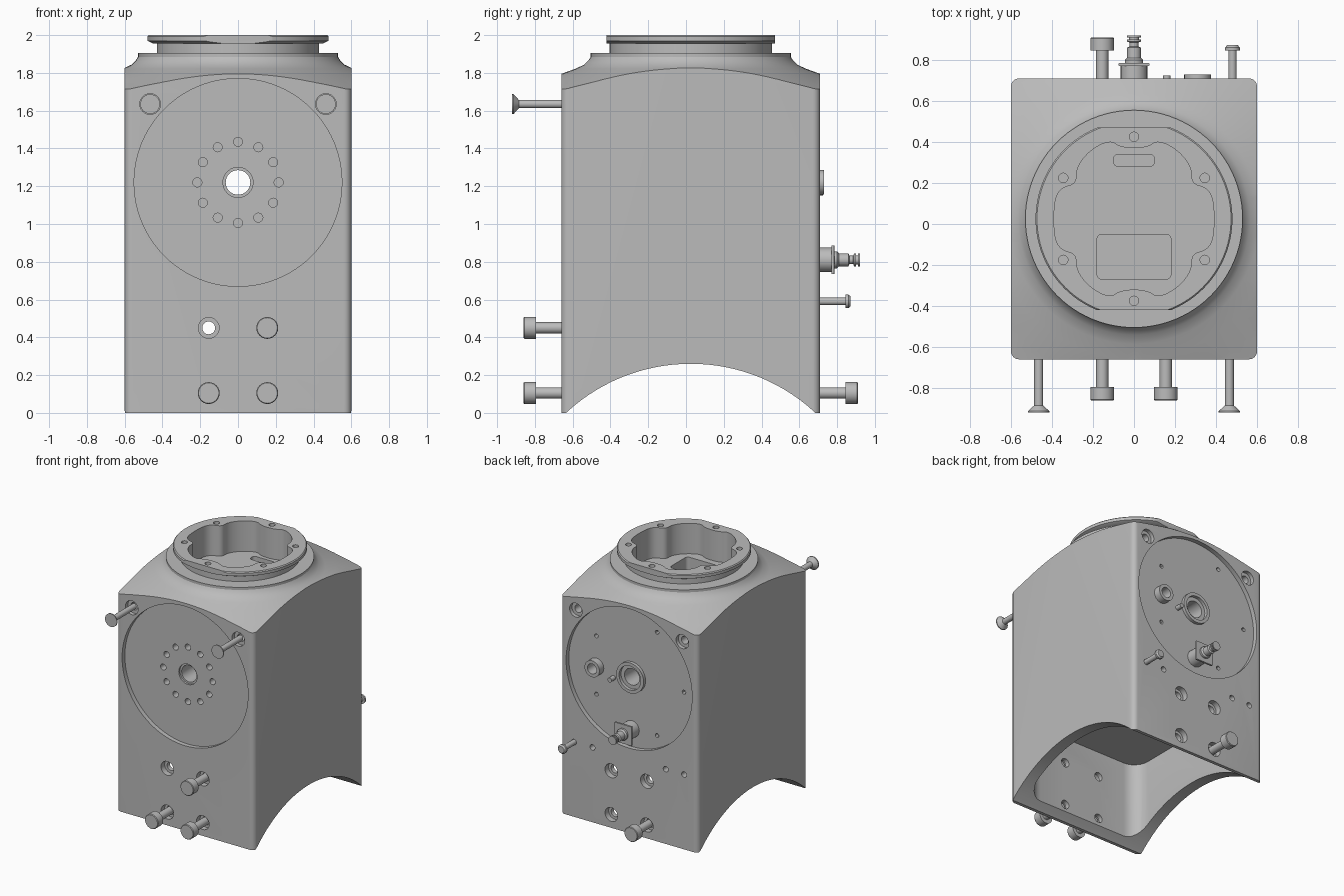
import bpy, bmesh, math
from mathutils import Vector

cube = bpy.data.objects.get("Cube")
if cube:
    bpy.data.objects.remove(cube, do_unlink=True)

grey = bpy.data.materials.new("light_grey_metal")
grey.use_nodes = True
GREY = (0.5, 0.5, 0.5, 1)
grey.diffuse_color = GREY
grey.node_tree.nodes["Principled BSDF"].inputs["Base Color"].default_value = GREY

FRONT, BACK, MID = -0.66, 0.71, 0.025   # wall planes and centre in y
HUB_Z = 1.22
RECESS = 0.035


def finish(name, bm):
    bmesh.ops.recalc_face_normals(bm, faces=bm.faces)
    mesh = bpy.data.meshes.new(name)
    bm.to_mesh(mesh)
    bm.free()
    mesh.materials.append(grey)
    obj = bpy.data.objects.new(name, mesh)
    bpy.context.collection.objects.link(obj)
    return obj


def sweep(name, rings):
    """Skin a list of equal point rings and cap both ends."""
    bm = bmesh.new()
    loops = [[bm.verts.new(p) for p in ring] for ring in rings]
    n = len(loops[0])
    for a, b in zip(loops, loops[1:]):
        for i in range(n):
            j = (i + 1) % n
            bm.faces.new((a[i], a[j], b[j], b[i]))
    bm.faces.new(loops[0])
    bm.faces.new(loops[-1])
    return finish(name, bm)


def lathe(name, profile, centre, axis="Y", sides=32):
    """Revolve (radius, height) pairs; centre is (x, z) for Y and (x, y) for Z."""
    rings = []
    for r, h in profile:
        ring = []
        for i in range(sides):
            t = math.tau * i / sides
            a, b = centre[0] + r * math.cos(t), centre[1] + r * math.sin(t)
            ring.append((a, h, b) if axis == "Y" else (a, b, h))
        rings.append(ring)
    return sweep(name, rings)


def prism(name, outline, z0, z1):
    return sweep(name, [[(x, y, z) for x, y in outline] for z in (z0, z1)])


def rounded_rect(x, y0, y1, r, steps=6):
    pts = []
    corners = [(x - r, y1 - r), (r - x, y1 - r), (r - x, y0 + r), (x - r, y0 + r)]
    for k, (cx, cy) in enumerate(corners):
        for i in range(steps + 1):
            t = math.pi / 2 * (k + i / steps)
            pts.append((cx + r * math.cos(t), cy + r * math.sin(t)))
    return pts


def soften(points):
    out = []
    for p, q in zip(points, points[1:] + points[:1]):
        p, q = Vector(p), Vector(q)
        out += [p.lerp(q, 0.25), p.lerp(q, 0.75)]
    return out


def combine(target, tool, operation="DIFFERENCE"):
    mod = target.modifiers.new("shape", "BOOLEAN")
    mod.operation, mod.solver, mod.object = operation, "EXACT", tool
    bpy.context.view_layer.objects.active = target
    bpy.ops.object.modifier_apply(modifier=mod.name)
    bpy.data.objects.remove(tool, do_unlink=True)


def bore(x, z, r, y0, y1, sides=24):
    combine(housing, lathe("bore_cutter", [(r, y0), (r, y1)], (x, z), sides=sides))


def smooth(obj):
    bpy.ops.object.select_all(action="DESELECT")
    obj.select_set(True)
    bpy.context.view_layer.objects.active = obj
    bpy.ops.object.shade_smooth_by_angle(angle=math.radians(30))


# Housing: rounded block trimmed by a flared top
housing = prism("housing", rounded_rect(0.6, FRONT, BACK, 0.04), 0, 1.95)
flare = [(1.2, -0.1), (1.2, 1.6), (0.92, 1.705), (0.8, 1.748), (0.685, 1.795),
         (0.61, 1.822), (0.565, 1.843), (0.54, 1.868), (0.53, 1.885), (0.53, 1.905)]
combine(housing, lathe("flare_cutter", flare, (0, MID), "Z", 96), "INTERSECT")

# Neck, and mounting flange with two flats
combine(housing, lathe("neck", [(0.43, 1.85), (0.43, 1.985)], (0, MID), "Z", 96), "UNION")
flange = lathe("flange", [(0.45, 1.955), (0.48, 1.97), (0.48, 1.993), (0.473, 2)],
               (0, MID), "Z", 96)
flats = prism("flat_cutter", rounded_rect(0.7, MID - 0.445, MID + 0.445, 0.02), 1.9, 2.1)
combine(flange, flats, "INTERSECT")
combine(housing, flange, "UNION")

# Saddle arch across the underside, and lower cavity
combine(housing, bpy_arch := sweep("arch_cutter", [
    [(x, MID + 0.968 * math.cos(t), -0.708 + 0.968 * math.sin(t))
     for t in (math.tau * i / 128 for i in range(128))] for x in (-1, 1)]))
combine(housing, prism("cavity_cutter", rounded_rect(0.51, FRONT + 0.08, BACK - 0.08, 0.12),
                       -0.2, 0.65))

# Lobed top opening with two deeper pockets
quarter = [(0.39, 0.08), (0.36, 0.15), (0.28, 0.17), (0.28, 0.25), (0.22, 0.33),
           (0.12, 0.385), (0.06, 0.345)]
half = quarter + [(-x, y) for x, y in reversed(quarter)]
lobes = half + [(-x, -y) for x, y in half]
lobes = soften(soften([(x, y + MID) for x, y in lobes]))
combine(housing, prism("opening_cutter", lobes, 1.76, 2.1))
for x, y0, y1, z in ((0.18, -0.27, -0.05, 1.45), (0.1, 0.28, 0.34, 1.65)):
    combine(housing, prism("pocket_cutter", rounded_rect(x, y0, y1, 0.025), z, 1.9))
for x, y in ((0.345, 0.2), (0.345, -0.2), (-0.345, 0.2), (-0.345, -0.2), (0, 0.4), (0, -0.4)):
    combine(housing, lathe("flange_hole", [(0.023, 1.9), (0.023, 2.1)], (x, y + MID), "Z", 20))

# Round recesses on front and back
front_floor, back_floor = FRONT + RECESS, BACK - RECESS
bore(0, HUB_Z, 0.55, FRONT - 0.1, front_floor, 96)
bore(0, HUB_Z, 0.55, back_floor, BACK + 0.1, 96)

# Raised hub and sensor ring on the back, then the through bore
for x, r, top in ((0, 0.12, BACK - 0.01), (0.31, 0.065, BACK + 0.02)):
    combine(housing, lathe("hub", [(r, back_floor - 0.05), (r, top)], (x, HUB_Z)), "UNION")
bore(0, HUB_Z, 0.095, BACK - 0.035, BACK + 0.1)
bore(0, HUB_Z, 0.08, FRONT - 0.1, front_floor + 0.015)
bore(0, HUB_Z, 0.065, FRONT - 0.2, BACK + 0.2, 32)
bore(0.31, HUB_Z, 0.04, BACK - 0.08, BACK + 0.1)

# Ring of twelve threaded holes
for i in range(12):
    t = math.tau * i / 12
    bore(0.215 * math.cos(t), HUB_Z + 0.215 * math.sin(t), 0.024, FRONT - 0.1, FRONT + 0.1, 16)

# Small holes on the back
for x, z in ((-0.22, 1.63), (-0.455, 1.22), (-0.22, 0.815), (0.31, 1.46), (0.31, 1.0)):
    bore(x, z, 0.016, BACK - 0.08, BACK + 0.1, 12)
for x in (-0.48, -0.32, 0.32, 0.48):
    bore(x, 0.59, 0.022, BACK - 0.06, BACK + 0.1, 16)

# Counterbored fixing holes on both walls
for wall, inward in ((FRONT, 1), (BACK, -1)):
    for side in (-1, 1):
        for z in (0.105, 0.45):
            bore(side * 0.155, z, 0.055, wall - inward * 0.1, wall + inward * 0.045)
            bore(side * 0.155, z, 0.034, wall, wall + inward * 0.15)
        bore(side * 0.465, 1.635, 0.055, wall - inward * 0.1, wall + inward * 0.03)
        bore(side * 0.465, 1.635, 0.03, wall, wall + inward * 0.12)
smooth(housing)


def screw(name, x, z, wall, out, profile):
    """Profile distances run outward from the wall."""
    smooth(lathe(name, [(r, wall + out * d) for r, d in profile], (x, z), sides=24))


# Screws drawn out of the walls
cap = [(0.03, -0.04), (0.03, 0.135), (0.058, 0.135), (0.058, 0.195), (0.054, 0.2)]
countersunk = [(0.022, -0.03), (0.022, 0.225), (0.052, 0.252), (0.052, 0.26)]
button = [(0.02, -0.03), (0.02, 0.135), (0.036, 0.135), (0.036, 0.15), (0.026, 0.162)]
for x, z in ((-0.155, 0.105), (0.155, 0.105), (0.155, 0.45)):
    screw("front_cap_screw", x, z, FRONT, -1, cap)
screw("back_cap_screw", -0.155, 0.105, BACK, 1, cap)
for side in (-1, 1):
    screw("countersunk_screw", side * 0.465, 1.635, FRONT, -1, countersunk)
screw("button_screw", 0.48, 0.59, BACK, 1, button)

# Hose fitting with its square plate, and a small lug
fitting = [(0.065, -0.05), (0.065, 0.06), (0.045, 0.06), (0.045, 0.09), (0.034, 0.1),
           (0.034, 0.15), (0.022, 0.155), (0.022, 0.175), (0.034, 0.18), (0.034, 0.19),
           (0.024, 0.19), (0.024, 0.2), (0.034, 0.2), (0.034, 0.21)]
screw("hose_fitting", 0, 0.81, BACK, 1, fitting)
prism("fitting_plate", rounded_rect(0.075, BACK + 0.06, BACK + 0.075, 0.004, 2), 0.735, 0.885)
screw("small_lug", 0.16, 1.17, BACK, 1, [(0.018, -0.05), (0.018, 0.015)])
